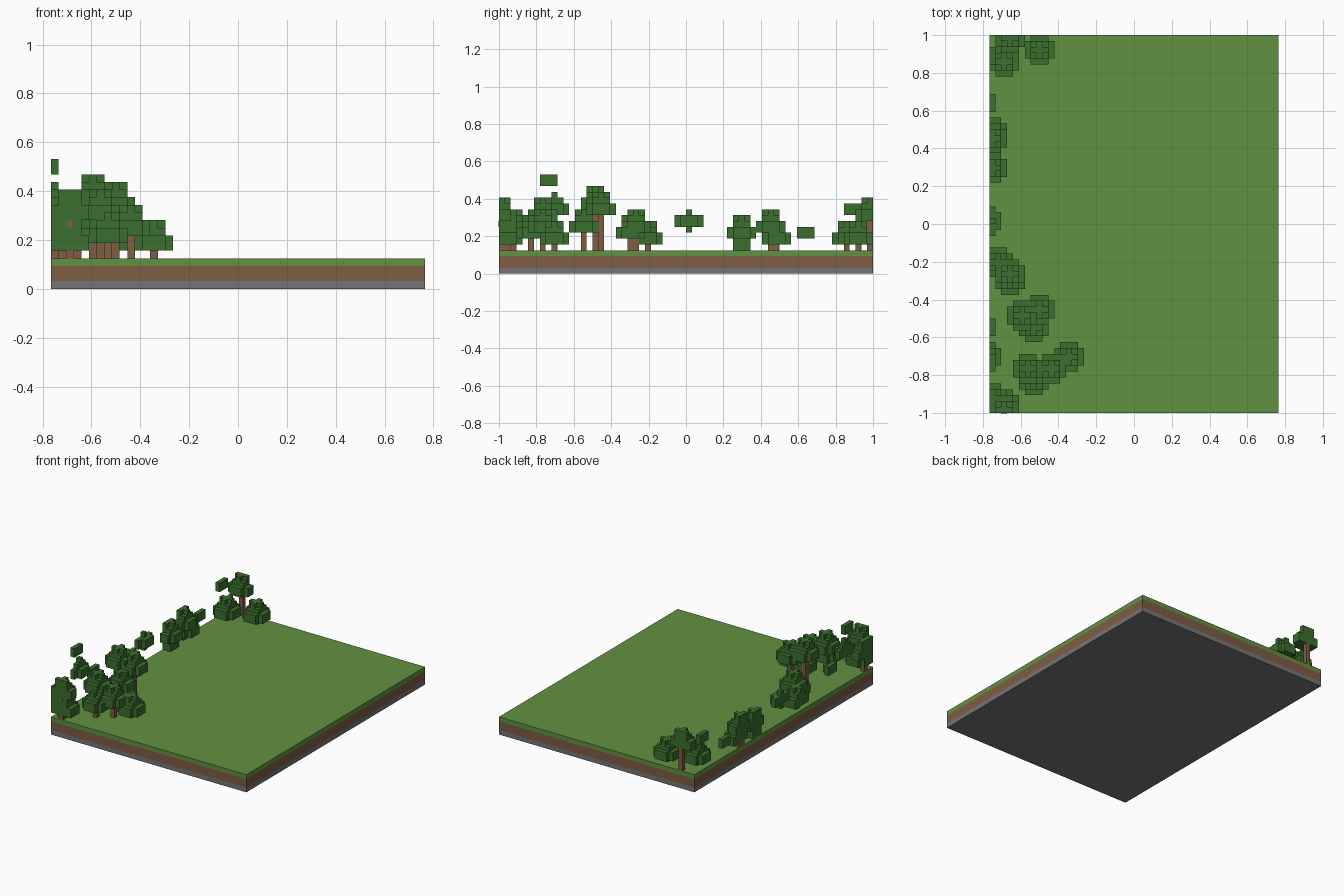
import bpy, bmesh
from mathutils import Matrix, Vector

U = 1 / 32                      # block size
NX, NY, GROUND = 49, 64, 4      # blocks across, deep, and ground thickness

cube = bpy.data.objects.get("Cube")
if cube:
    bpy.data.objects.remove(cube, do_unlink=True)


def material(name, rgb):
    linear = [((c / 255 + 0.055) / 1.055) ** 2.4 for c in rgb] + [1]
    mat = bpy.data.materials.new(name)
    mat.use_nodes = True
    mat.diffuse_color = linear
    mat.node_tree.nodes["Principled BSDF"].inputs["Base Color"].default_value = linear
    return mat


GRASS = material("grass green", (98, 145, 65))
SOIL = material("earth brown", (126, 93, 67))
STONE = material("stone grey", (117, 117, 119))
LEAF = material("leaf green", (59, 112, 46))


def finish(name, bm, mat):
    mesh = bpy.data.meshes.new(name)
    bm.to_mesh(mesh)
    bm.free()
    mesh.materials.append(mat)
    obj = bpy.data.objects.new(name, mesh)
    bpy.context.collection.objects.link(obj)
    return obj


def point(i, j, k):
    """Block coordinates to world; k counts from the ground surface."""
    return Vector(((i - NX / 2) * U, (j - NY / 2) * U, (k + GROUND) * U))


def slab(name, low, high, mat):
    bm = bmesh.new()
    size = Vector((NX, NY, high - low)) * U
    centre = Vector((0, 0, (low + high) / 2 * U))
    bmesh.ops.create_cube(bm, matrix=Matrix.Translation(centre) @ Matrix.Diagonal(size).to_4x4())
    finish(name, bm, mat)


def blocks(name, cells, mat):
    """Skin a set of blocks, keeping only the outer faces."""
    bm = bmesh.new()
    for cell in cells:
        for axis in range(3):
            for side in (0, 1):
                step = [0, 0, 0]
                step[axis] = 2 * side - 1
                if tuple(c + s for c, s in zip(cell, step)) in cells:
                    continue
                corners = []
                for a, b in ((0, 0), (1, 0), (1, 1), (0, 1)):
                    p = list(cell)
                    p[axis] += side
                    p[(axis + 1) % 3] += a
                    p[(axis + 2) % 3] += b
                    corners.append(bm.verts.new(point(*p)))
                bm.faces.new(corners if side else corners[::-1])
    bmesh.ops.remove_doubles(bm, verts=bm.verts, dist=U / 100)
    finish(name, bm, mat)


# Layered ground
slab("stone_layer", 0, 1, STONE)
slab("soil_layer", 1, 3, SOIL)
slab("grass_layer", 3, 4, GRASS)

# Leaf layers from the bottom up: (reach, largest |dx| + |dy|)
WIDE, SQUARE, PLUS = (2, 3), (1, 2), (1, 1)
OAK = (WIDE, WIDE, SQUARE, PLUS)
BALL = (PLUS, WIDE, WIDE, PLUS)
BUSH = (SQUARE, SQUARE, WIDE, WIDE, SQUARE, PLUS)

# Trees: column, row, height of the lowest leaves
OAKS = [
    (2, 1, 1), (2, 0, 5), (1, 1, 3), (0, 2, 3),                # front corner
    (-2, 8, 11), (-1, 9, 6), (6, 7, 5), (7, 5, 2),             # front grove
    (10, 7, 3), (13, 9, 1),
    (5, 16, 7), (8, 17, 6), (7, 14, 3), (-2, 14, 4),           # tall grove
    (3, 22, 2), (3, 23, 3), (1, 25, 1),                        # low grove
    (0, 46, 3), (0, 47, 1), (-2, 52, 2),                       # edge trees
    (2, 59, 1), (8, 61, 1), (3, 63, 5), (-2, 60, 6),           # back corner
]
trees = [(t, OAK) for t in OAKS] + [((-1, 32, 3), BALL), ((0, 41, 0), BUSH)]

leaves, wood = set(), set()
for (ci, cj, base), layers in trees:
    for n, (reach, limit) in enumerate(layers):
        for dx in range(-reach, reach + 1):
            for dy in range(-reach, reach + 1):
                if abs(dx) + abs(dy) <= limit:
                    leaves.add((ci + dx, cj + dy, base + n))
    wood |= {(ci, cj, k) for k in range(base + 2)}


def inside(cells):
    """Trim everything beyond the edge of the ground."""
    return {c for c in cells if 0 <= c[0] < NX and 0 <= c[1] < NY}


leaves = inside(leaves)
blocks("tree_leaves", leaves, LEAF)
blocks("tree_trunks", inside(wood) - leaves, SOIL)

# Small round branch end on the front corner tree
bm = bmesh.new()
bmesh.ops.create_cone(bm, cap_ends=True, segments=8, radius1=U / 2, radius2=U / 2, depth=0.006,
                      matrix=Matrix.Translation(point(2.5, 0, 4.5)) @ Matrix.Rotation(1.5708, 4, "X"))
finish("branch_end", bm, SOIL)
